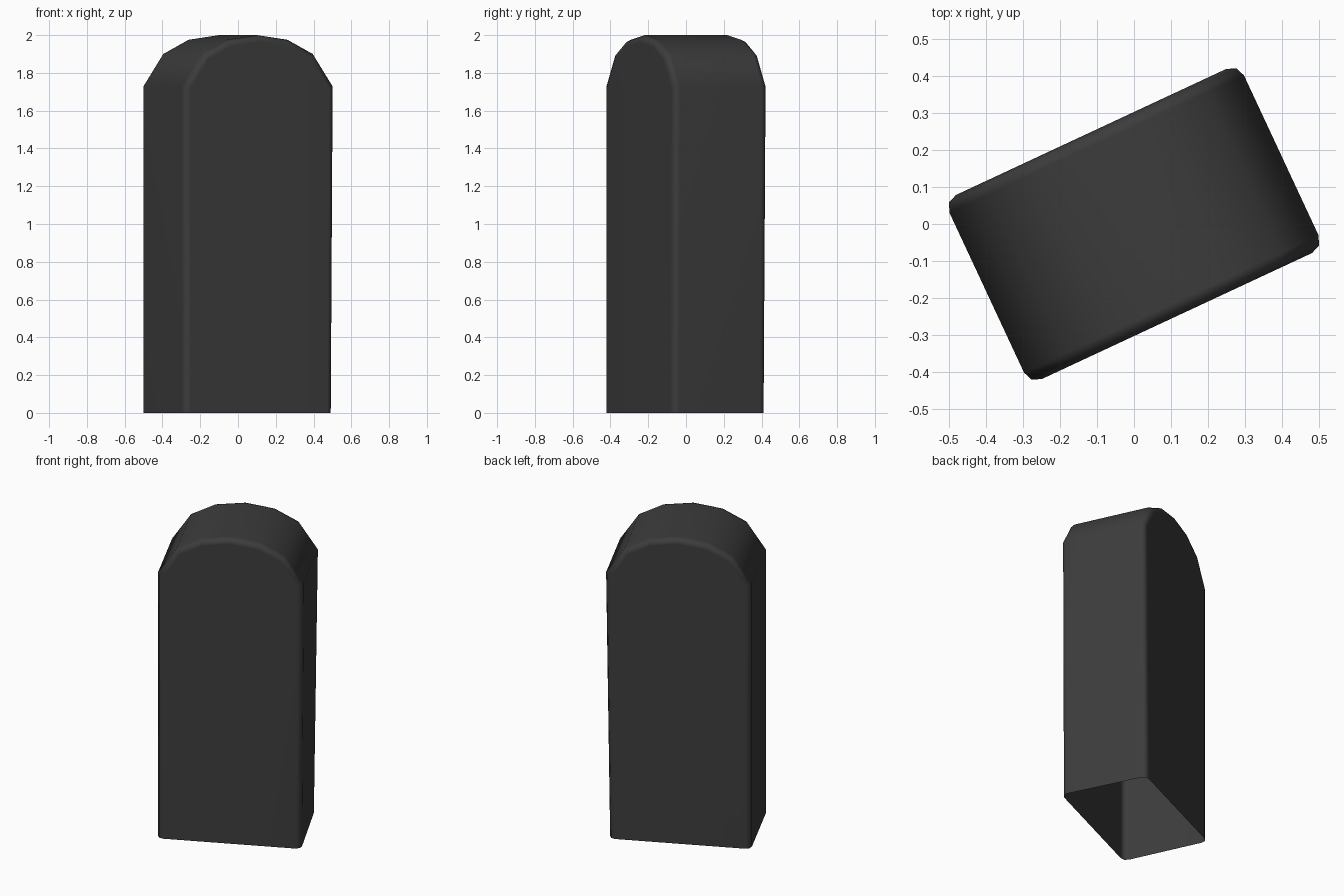
import bpy, bmesh, math
from mathutils import Matrix

cube = bpy.data.objects.get("Cube")
if cube:
    bpy.data.objects.remove(cube, do_unlink=True)

# Dark stone colour
stone = bpy.data.materials.new("dark_grey_stone")
stone.use_nodes = True
colour = (0.045, 0.045, 0.045, 1)
stone.diffuse_color = colour
bsdf = stone.node_tree.nodes["Principled BSDF"]
bsdf.inputs["Base Color"].default_value = colour
bsdf.inputs["Roughness"].default_value = 0.9

# Arched outline, mirrored from its right half
HALF_DEPTH = 0.275
right = [(0.44, 0), (0.44, 1.73), (0.325, 1.9), (0.178, 1.975)]
outline = right + [(0, 2.0)] + [(-x, z) for x, z in reversed(right)]

# Extrude the outline front to back, then leave the underside open
bm = bmesh.new()
front = bm.faces.new([bm.verts.new((x, -HALF_DEPTH, z)) for x, z in outline])
grown = bmesh.ops.extrude_face_region(bm, geom=[front], use_keep_orig=True)
bmesh.ops.translate(bm, vec=(0, 2 * HALF_DEPTH, 0),
                    verts=[g for g in grown["geom"] if isinstance(g, bmesh.types.BMVert)])
bmesh.ops.recalc_face_normals(bm, faces=bm.faces[:])
base = [f for f in bm.faces if all(v.co.z < 0.001 for v in f.verts)]
bmesh.ops.delete(bm, geom=base, context='FACES_ONLY')

# Soften the front and back rims
rims = [e for e in bm.edges
        if abs(e.verts[0].co.y - e.verts[1].co.y) < 0.001
        and max(v.co.z for v in e.verts) > 0.01]
bmesh.ops.bevel(bm, geom=rims, offset=0.036, segments=2, profile=0.5,
                affect='EDGES', clamp_overlap=True)

# The foot of one end leans in slightly
for v in bm.verts:
    if v.co.z < 0.01 and v.co.x > 0.3:
        v.co.x -= 0.018 + 0.026 * v.co.y
bmesh.ops.recalc_face_normals(bm, faces=bm.faces[:])
bmesh.ops.rotate(bm, verts=bm.verts[:], cent=(0, 0, 0),
                 matrix=Matrix.Rotation(math.radians(25), 3, 'Z'))

mesh = bpy.data.meshes.new("arched_stone")
bm.to_mesh(mesh)
bm.free()
mesh.materials.append(stone)
slab = bpy.data.objects.new("arched_stone", mesh)
bpy.context.scene.collection.objects.link(slab)

# Smooth shading that keeps the big faces flat
bpy.context.view_layer.objects.active = slab
slab.select_set(True)
bpy.ops.object.shade_smooth_by_angle(angle=math.radians(60))
weighted = slab.modifiers.new("even_shading", 'WEIGHTED_NORMAL')
weighted.keep_sharp = True
